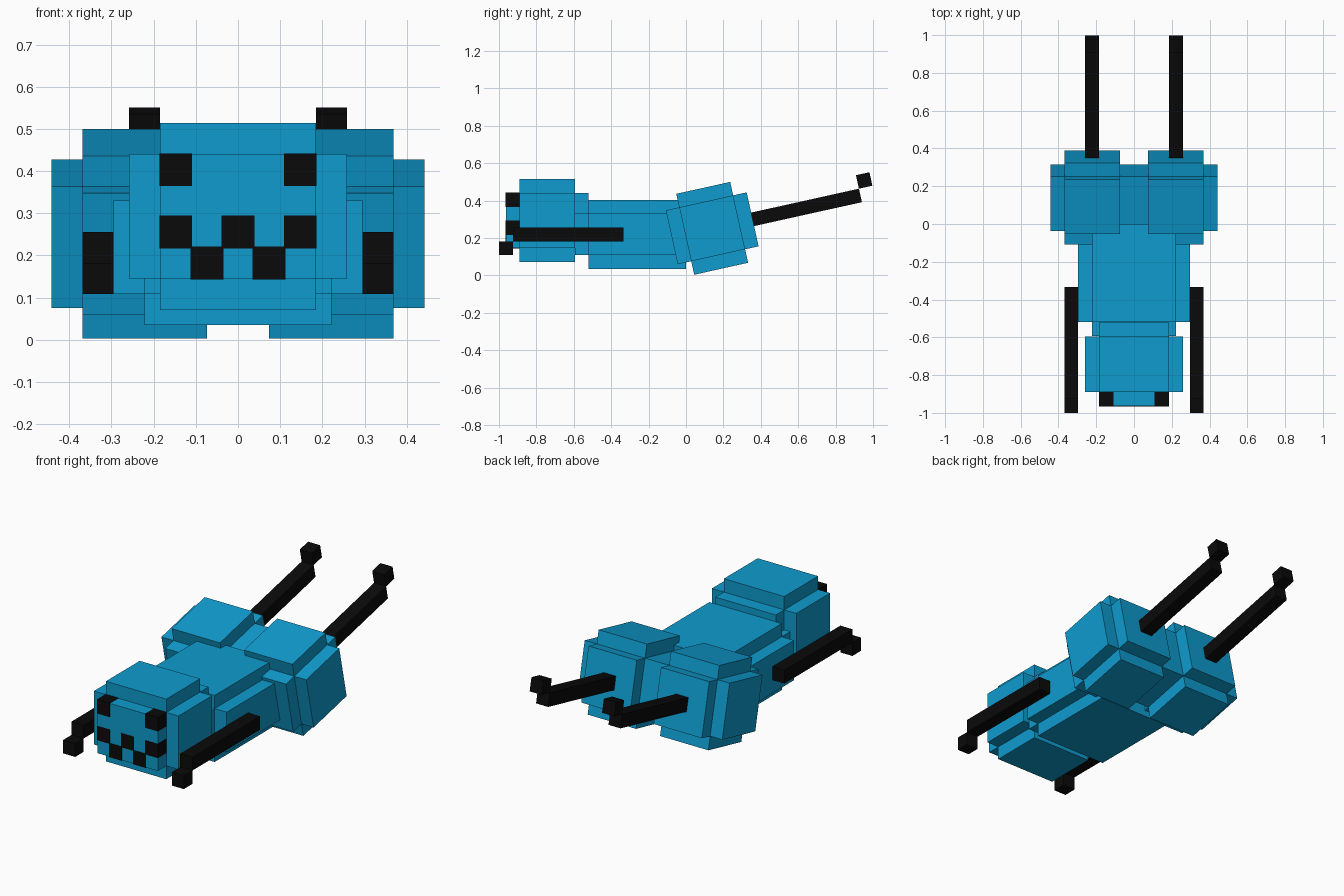
import bpy
import math
from mathutils import Matrix, Vector

if "Cube" in bpy.data.objects:
    bpy.data.objects.remove(bpy.data.objects["Cube"])

V = 0.0738  # size of one block


def material(name, rgb):
    m = bpy.data.materials.new(name)
    m.diffuse_color = (*rgb, 1)
    m.use_nodes = True
    m.node_tree.nodes["Principled BSDF"].inputs["Base Color"].default_value = m.diffuse_color
    return m


BLUE = material("bright blue", (0.0045, 0.33, 0.62))
BLACK = material("black", (0.003, 0.003, 0.003))


def part(name, boxes, mat, matrix=None):
    """One object made of axis-aligned boxes, each (x0, x1, y0, y1, z0, z1)."""
    verts, faces = [], []
    for x0, x1, y0, y1, z0, z1 in boxes:
        n = len(verts)
        verts += [Vector((x, y, z)) for x in (x0, x1) for y in (y0, y1) for z in (z0, z1)]
        faces += [[n + i for i in f] for f in
                  ((0, 1, 3, 2), (4, 6, 7, 5), (0, 4, 5, 1),
                   (2, 3, 7, 6), (0, 2, 6, 4), (1, 5, 7, 3))]
    mesh = bpy.data.meshes.new(name)
    mesh.from_pydata(verts, [], faces)
    if matrix:
        mesh.transform(matrix)
    mesh.materials.append(mat)
    obj = bpy.data.objects.new(name, mesh)
    bpy.context.collection.objects.link(obj)
    return obj


def stepped_cube(c, n=3, core=2):
    """Cube with its edges notched away: three crossing boxes."""
    a, b = n * V, core * V
    return [tuple(c[i] + s * (a if i == axis else b) for i in range(3) for s in (-1, 1))
            for axis in range(3)]


# Head
HEAD = (0, -0.742, 0.2925)
left, right = -2.5 * V, 2.5 * V
front = HEAD[1] - 3 * V
bottom = HEAD[2] - 2 * V
part("head", [
    (left, right, front, HEAD[1] + 3 * V, bottom, bottom + 4 * V),
    (-3.5 * V, 3.5 * V, front + V, HEAD[1] + 2 * V, bottom, bottom + 4 * V),
    (left, right, front + V, HEAD[1] + 2 * V, bottom - V, bottom + 5 * V),
], BLUE)

# Eyes, cheeks, nose and mouth: blocks set into the face layer
E = 0.002
features = {"eye": [(-2, 3), (2, 3)], "cheek": [(-2, 1), (2, 1)],
            "nose": [(0, 1)], "mouth": [(-1, 0), (1, 0)]}
for name, cells in features.items():
    part(name, [((c - 0.5) * V - E, (c + 0.5) * V + E, front - E, front + V,
                 bottom + r * V - E, bottom + (r + 1) * V + E) for c, r in cells], BLACK)

# Body
part("body", [
    (-3 * V, 3 * V, -0.52, 0, 0.035, 0.403),
    (-4 * V, 4 * V, -0.52, 0, 0.109, 0.33),
    (-3 * V, 3 * V, -0.594, 0, 0.109, 0.33),
], BLUE)

for side, s in (("left", -1), ("right", 1)):
    # Front leg with lower foot block
    x0, x1 = sorted((s * 4 * V, s * 5 * V))
    part(side + "_front_leg", [
        (x0, x1, -1 + V, -0.333, 0.182, 0.256),
        (x0, x1, -1, -1 + V, 0.108, 0.182),
    ], BLACK)

    # Tilted thigh and back leg share one frame
    frame = Matrix.Translation((s * 3 * V, 0.14, 0.2515)) @ Matrix.Rotation(math.radians(12.5), 4, 'X')
    part(side + "_thigh", stepped_cube((0, 0, 0)), BLUE, frame)
    h = V / 2
    part(side + "_back_leg", [
        (-h, h, 3 * V, 11 * V, -h, h),
        (-h, h, 11 * V, 12 * V, h, 3 * h),
    ], BLACK, frame)
